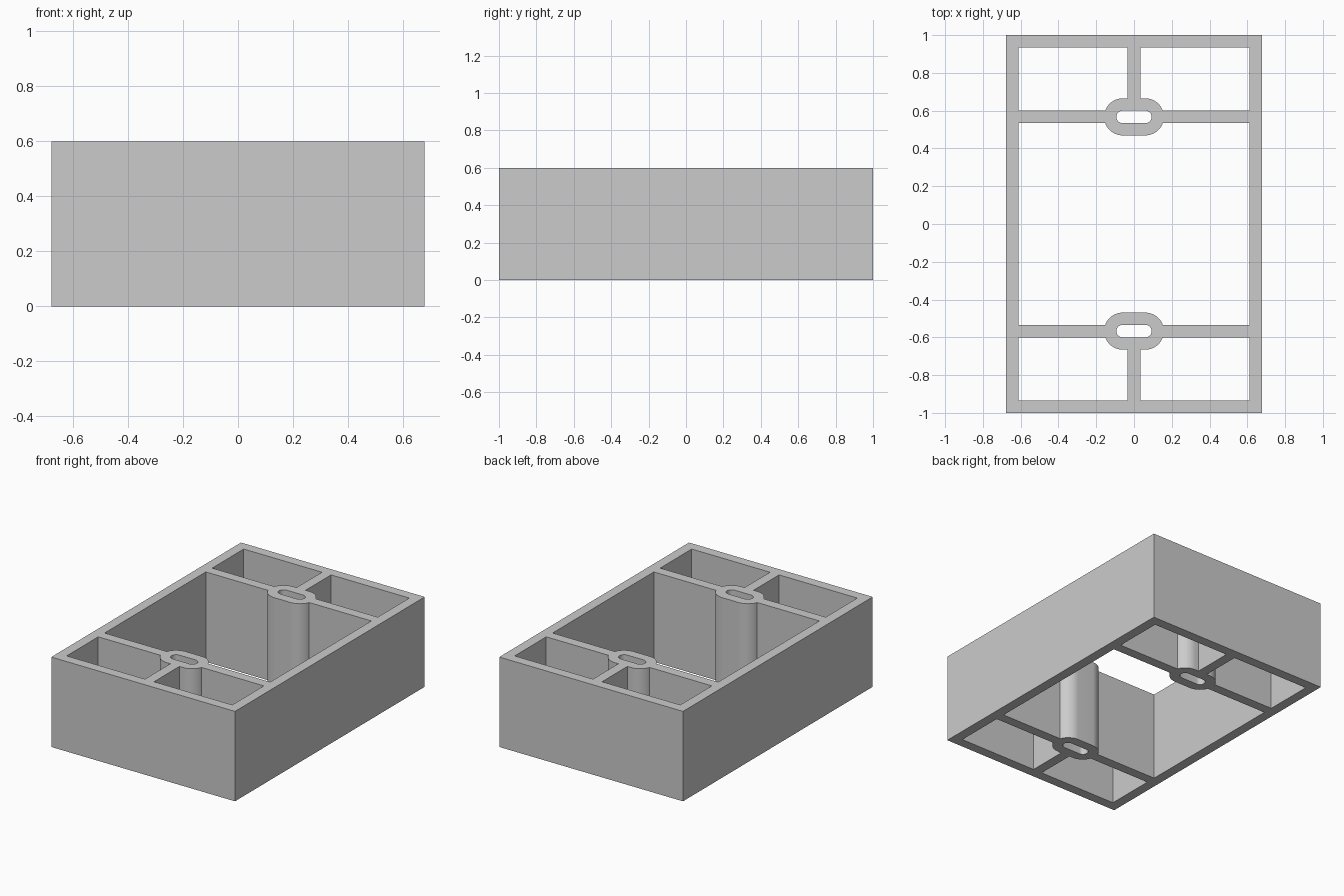
import bpy
import bmesh
from math import asin, cos, sin, pi, radians

cube = bpy.data.objects.get("Cube")
if cube:
    bpy.data.objects.remove(cube, do_unlink=True)

# Main dimensions
HALF_X, HALF_Y, HEIGHT = 0.678, 1.0, 0.6
WALL = 0.0667
T = WALL / 2                                  # half a wall
IN_X, IN_Y = HALF_X - WALL, HALF_Y - WALL     # inside of the outer wall
BOSS_Y, BOSS_R, BOSS_FLAT = 0.567, 0.098, 0.06
STEPS = 16


def boss_arc():
    """Quarter of the boss outline, from the cross wall to its flat side."""
    start = asin(T / BOSS_R)
    angles = [start + (pi / 2 - start) * i / STEPS for i in range(STEPS + 1)]
    return [(BOSS_FLAT + BOSS_R * cos(a), BOSS_R * sin(a)) for a in angles]


def slot(cy):
    """Rounded slot outline through a boss."""
    points = []
    for side, first in ((1, -pi / 2), (-1, pi / 2)):
        for i in range(STEPS + 1):
            a = first + pi * i / STEPS
            points.append((side * BOSS_FLAT + T * cos(a), cy + T * sin(a)))
    return points


def pocket(sx, sy):
    """Corner pocket outline, mirrored by the signs."""
    points = [(IN_X, IN_Y), (IN_X, BOSS_Y + T)]
    points += [(x, BOSS_Y + y) for x, y in boss_arc()]
    points += [(T, BOSS_Y + BOSS_R), (T, IN_Y)]
    return [(sx * x, sy * y) for x, y in points]


def chamber():
    """Large middle opening, bounded by both bosses."""
    quarter = [(IN_X, BOSS_Y - T)] + [(x, BOSS_Y - y) for x, y in boss_arc()]
    half = quarter + [(-x, y) for x, y in reversed(quarter)]
    return half + [(-x, -y) for x, y in half]


# Plan outline with its openings
outlines = [
    [(-HALF_X, -HALF_Y), (HALF_X, -HALF_Y), (HALF_X, HALF_Y), (-HALF_X, HALF_Y)],
    chamber(),
]
for sy in (-1, 1):
    outlines.append(slot(sy * BOSS_Y))
    for sx in (-1, 1):
        outlines.append(pocket(sx, sy))

# Filled curve extruded to full height
curve = bpy.data.curves.new("frame_profile", "CURVE")
curve.dimensions = "2D"
curve.fill_mode = "BOTH"
curve.extrude = HEIGHT / 2
for outline in outlines:
    spline = curve.splines.new("POLY")
    spline.points.add(len(outline) - 1)
    for point, (x, y) in zip(spline.points, outline):
        point.co = (x, y, 0, 1)
    spline.use_cyclic_u = True

profile = bpy.data.objects.new("frame_profile", curve)
bpy.context.collection.objects.link(profile)
bpy.context.view_layer.update()
evaluated = profile.evaluated_get(bpy.context.evaluated_depsgraph_get())
mesh = bpy.data.meshes.new_from_object(evaluated)
bpy.data.objects.remove(profile, do_unlink=True)

# Clean solid standing on the ground
bm = bmesh.new()
bm.from_mesh(mesh)
bmesh.ops.remove_doubles(bm, verts=bm.verts, dist=0.0001)
bmesh.ops.translate(bm, verts=bm.verts, vec=(0, 0, HEIGHT / 2))
bmesh.ops.recalc_face_normals(bm, faces=bm.faces)
bm.to_mesh(mesh)
bm.free()

# Plain grey finish
grey = bpy.data.materials.new("light_grey")
grey.use_nodes = True
colour = (0.6, 0.6, 0.6, 1)
grey.diffuse_color = colour
grey.node_tree.nodes["Principled BSDF"].inputs["Base Color"].default_value = colour
mesh.materials.clear()
mesh.materials.append(grey)

frame = bpy.data.objects.new("divided_frame", mesh)
bpy.context.collection.objects.link(frame)
bpy.ops.object.select_all(action="DESELECT")
frame.select_set(True)
bpy.context.view_layer.objects.active = frame
bpy.ops.object.shade_smooth_by_angle(angle=radians(30))
